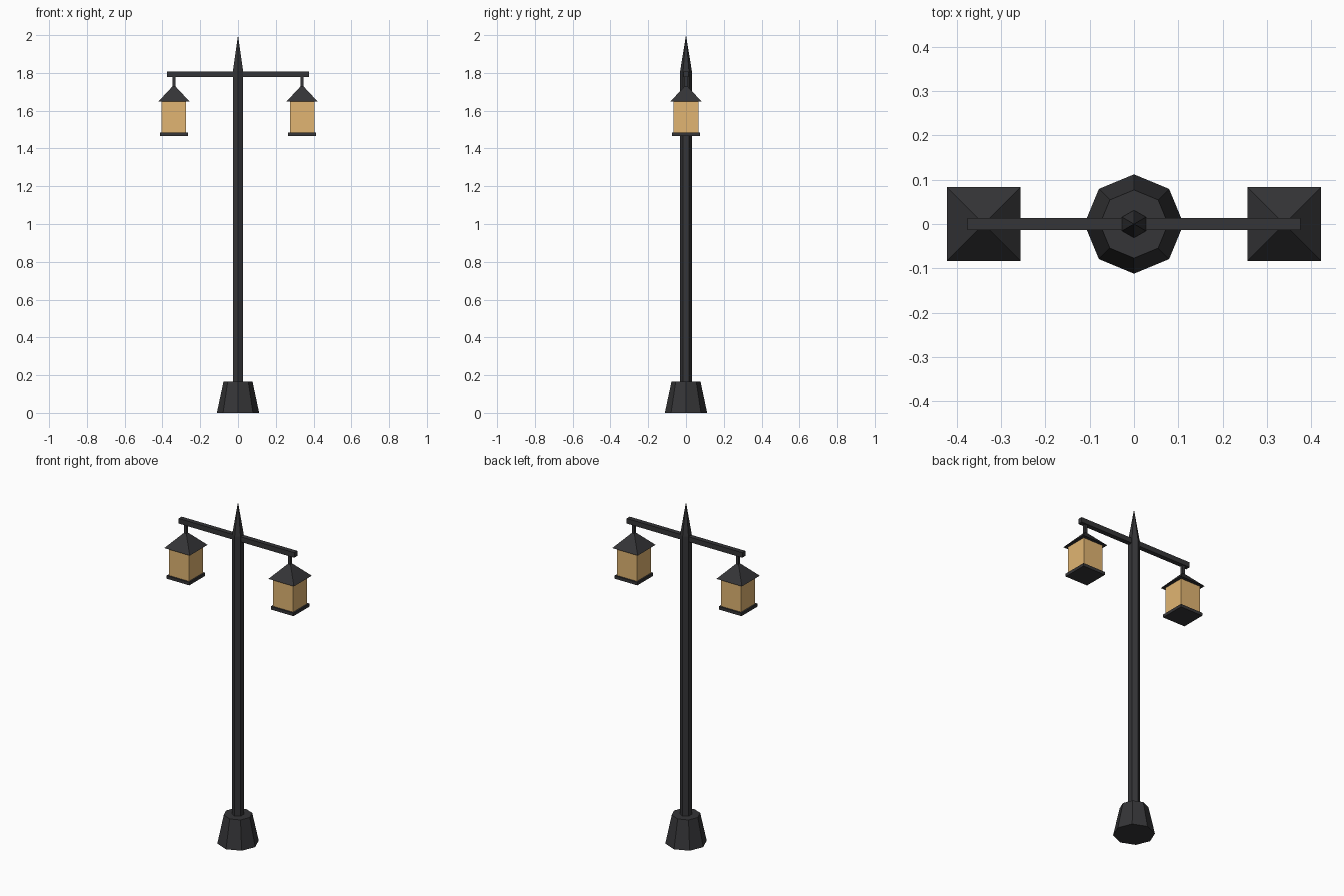
import bpy
from math import pi, sqrt

if "Cube" in bpy.data.objects:
    bpy.data.objects.remove(bpy.data.objects["Cube"])


def material(name, color):
    m = bpy.data.materials.new(name)
    m.diffuse_color = color
    m.use_nodes = True
    m.node_tree.nodes["Principled BSDF"].inputs["Base Color"].default_value = m.diffuse_color
    return m


iron = material("dark_iron", (0.035, 0.035, 0.038, 1))
glow = material("warm_glass", (0.75, 0.46, 0.17, 1))


def prism(name, sides, r1, r2, z0, z1, x=0, turn=0, mat=iron):
    """Upright prism, frustum or pyramid between heights z0 and z1."""
    bpy.ops.mesh.primitive_cone_add(
        vertices=sides, radius1=r1, radius2=r2, depth=z1 - z0,
        location=(x, 0, (z0 + z1) / 2), rotation=(0, 0, turn))
    ob = bpy.context.object
    ob.name = name
    ob.data.materials.append(mat)
    return ob


def square(name, half1, half2, z0, z1, x, mat=iron):
    """Four-sided version aligned with the axes, sized by half-widths."""
    return prism(name, 4, half1 * sqrt(2), half2 * sqrt(2), z0, z1, x, pi / 4, mat)


# Octagonal foot, hexagonal pole and pointed spire
prism("base", 8, 0.112, 0.077, 0, 0.165)
prism("pole", 6, 0.032, 0.032, 0.165, 1.81)
prism("spire", 6, 0.031, 0, 1.81, 2.0)

# Cross arm
bpy.ops.mesh.primitive_cube_add(size=1, location=(0, 0, 1.793))
arm = bpy.context.object
arm.name = "cross_arm"
arm.scale = (0.752, 0.028, 0.03)
arm.data.materials.append(iron)

# A hanging lantern at each end of the arm
for side, x in (("left", -0.339), ("right", 0.339)):
    square(side + "_hanger", 0.008, 0.008, 1.715, 1.785, x)
    square(side + "_lantern_roof", 0.083, 0, 1.648, 1.737, x)
    square(side + "_lantern_glass", 0.065, 0.065, 1.485, 1.648, x, glow)
    square(side + "_lantern_floor", 0.074, 0.074, 1.467, 1.485, x)
